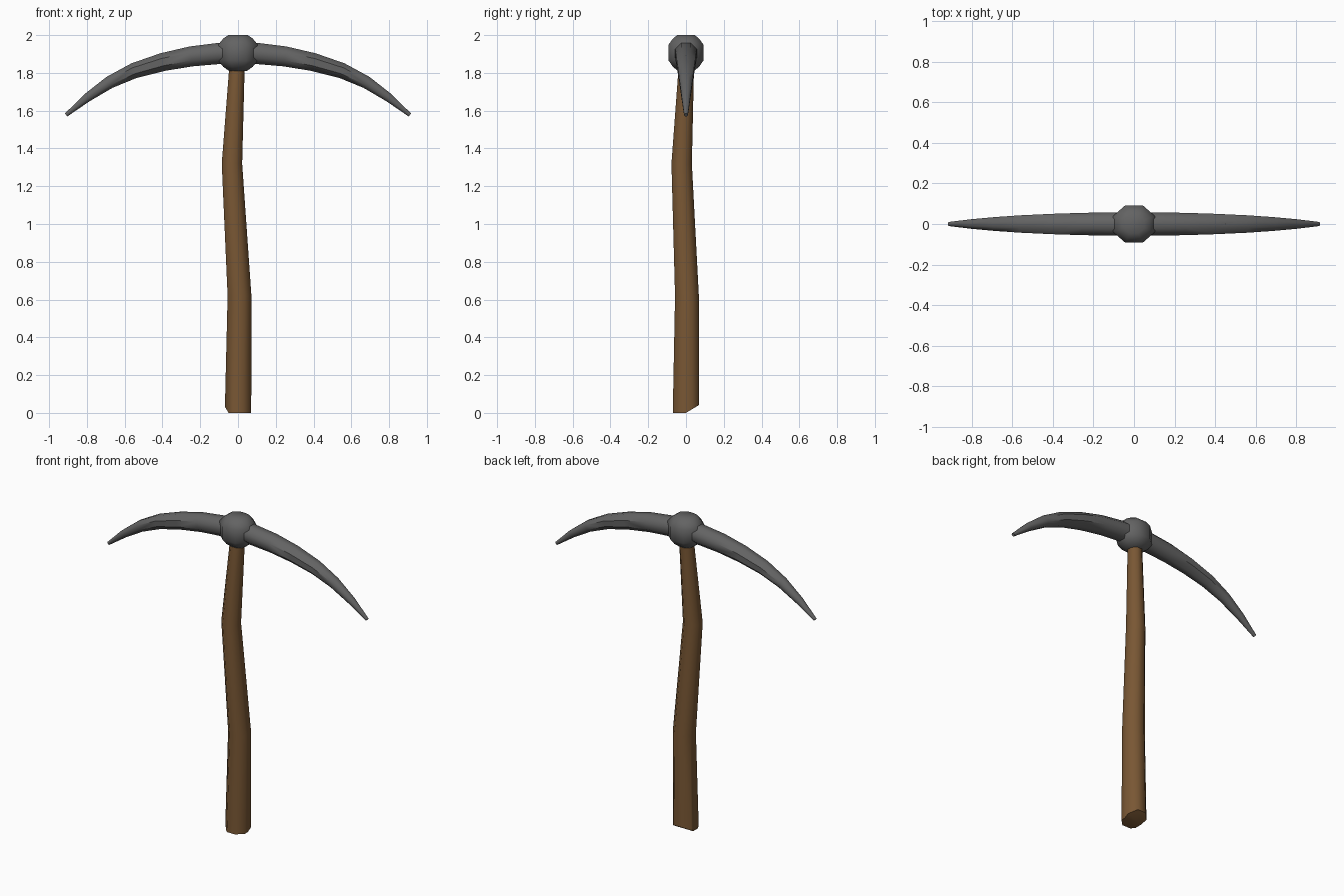
import bpy, bmesh, math
from mathutils import Vector

if "Cube" in bpy.data.objects:
    bpy.data.objects.remove(bpy.data.objects["Cube"])


def material(name, rgb):
    m = bpy.data.materials.new(name)
    m.diffuse_color = (*rgb, 1)
    m.use_nodes = True
    m.node_tree.nodes["Principled BSDF"].inputs["Base Color"].default_value = m.diffuse_color
    return m


iron = material("dark grey iron", (0.125, 0.125, 0.125))
wood = material("brown wood", (0.19, 0.095, 0.034))


def finish(name, bm, mat, angle):
    bmesh.ops.recalc_face_normals(bm, faces=bm.faces)
    me = bpy.data.meshes.new(name)
    bm.to_mesh(me)
    bm.free()
    me.materials.append(mat)
    ob = bpy.data.objects.new(name, me)
    bpy.context.collection.objects.link(ob)
    bpy.ops.object.select_all(action='DESELECT')
    ob.select_set(True)
    bpy.context.view_layer.objects.active = ob
    bpy.ops.object.shade_smooth_by_angle(angle=math.radians(angle))
    return ob


def loft(rings):
    """Closed skin through rings of points."""
    bm = bmesh.new()
    vs = [[bm.verts.new(p) for p in r] for r in rings]
    n = len(vs[0])
    for a, b in zip(vs, vs[1:]):
        for i in range(n):
            bm.faces.new((a[i], a[(i + 1) % n], b[(i + 1) % n], b[i]))
    bm.faces.new(vs[0][::-1])
    bm.faces.new(vs[-1])
    return bm


def octagon(rx, ry):
    k = math.cos(math.pi / 8)
    return [(rx / k * math.cos(a), ry / k * math.sin(a))
            for a in (math.pi / 4 * (i + 0.5) for i in range(8))]


# Crooked handle: centre x, y, z, radius
handle_path = [(0, 0, 0, .070), (.008, .005, .62, .063),
               (-.032, -.023, 1.32, .054), (-.004, .003, 1.86, .040)]
bm = loft([[(x + px, y + py, z) for px, py in octagon(r, r)]
           for x, y, z, r in handle_path])
# Chipped lower end
for co, no in (((0, .0, 0), (0, .6, -1)), ((-.05, 0, 0), (-1, 0, -.6))):
    cut = bmesh.ops.bisect_plane(bm, geom=bm.verts[:] + bm.edges[:] + bm.faces[:],
                                 plane_co=co, plane_no=no, clear_outer=True)
    edges = [e for e in cut["geom_cut"] if isinstance(e, bmesh.types.BMEdge)]
    bmesh.ops.holes_fill(bm, edges=[e for e in bm.edges if e.is_boundary])
finish("handle", bm, wood, 46)

# Rounded hub: height, scale
hub_rings = [(1.81, .45), (1.832, .75), (1.865, 1), (1.95, 1), (1.982, .75), (2.0, .5)]
bm = loft([[(x * s, y * s, z) for x, y in octagon(.104, .092)] for z, s in hub_rings])
finish("hub", bm, iron, 40)

# Tapering curved blades: x, z, half height, half width
blade_path = [(0, 1.91, .057, .057), (.10, 1.903, .056, .057), (.25, 1.887, .053, .055),
              (.40, 1.857, .048, .050), (.55, 1.812, .041, .043), (.68, 1.750, .033, .034),
              (.80, 1.668, .023, .023), (.91, 1.577, .010, .010)]
# Small dents along each blade
dents = {1: [(.25, -.055, 1.935), (.45, .0, 1.905)],
         -1: [(-.39, -.055, 1.822), (-.39, .055, 1.822)]}
for side, name in ((1, "right_blade"), (-1, "left_blade")):
    rings = []
    for i, (x, z, h, w) in enumerate(blade_path):
        a = blade_path[max(i - 1, 0)]
        b = blade_path[min(i + 1, len(blade_path) - 1)]
        t = Vector((b[0] - a[0], 0, b[1] - a[1])).normalized()
        if i == 0:
            t = Vector((1, 0, 0))
        rings.append([(side * (x - t.z * v), u, z + t.x * v) for u, v in octagon(w, h)])
    blade = finish(name, loft(rings), iron, 46)
    bm = bmesh.new()
    for p in dents[side]:
        new = bmesh.ops.create_icosphere(bm, subdivisions=1, radius=.016)["verts"]
        bmesh.ops.translate(bm, verts=new, vec=p)
    cutter = finish(name + "_dent_cutter", bm, iron, 30)
    cutter.hide_render = True
    mod = blade.modifiers.new("dents", 'BOOLEAN')
    mod.operation = 'DIFFERENCE'
    mod.solver = 'EXACT'
    mod.object = cutter
